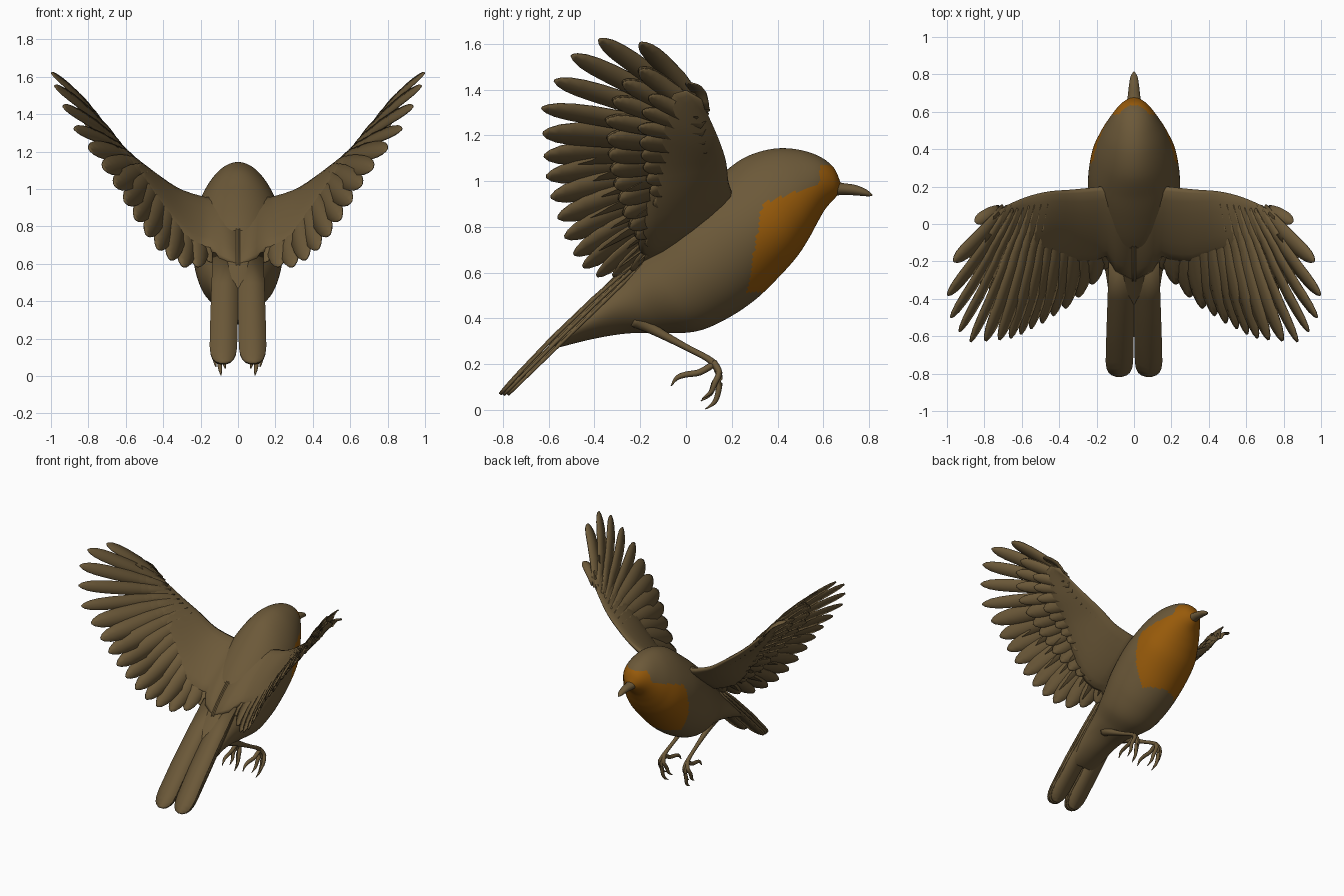
import bpy, bmesh, math
from mathutils import Vector, Matrix

if "Cube" in bpy.data.objects:
    bpy.data.objects.remove(bpy.data.objects["Cube"])


def material(name, rgb):
    m = bpy.data.materials.new(name)
    m.diffuse_color = (*rgb, 1)
    m.use_nodes = True
    m.node_tree.nodes["Principled BSDF"].inputs["Base Color"].default_value = m.diffuse_color
    return m


BROWN = material("feather_brown", (0.15, 0.1, 0.041))
ORANGE = material("breast_orange", (0.31, 0.102, 0.003))


def finish(name, bm, mirror=False, thickness=0.0):
    bmesh.ops.recalc_face_normals(bm, faces=bm.faces)
    me = bpy.data.meshes.new(name)
    bm.to_mesh(me)
    bm.free()
    ob = bpy.data.objects.new(name, me)
    bpy.context.collection.objects.link(ob)
    me.materials.append(BROWN)
    for p in me.polygons:
        p.use_smooth = True
    if thickness:
        s = ob.modifiers.new("thickness", 'SOLIDIFY')
        s.thickness = thickness
        s.offset = 0
    if mirror:
        ob.modifiers.new("mirror", 'MIRROR').use_mirror_merge = False
    return ob


def spline(points, n):
    """Catmull-Rom interpolation of tuples of any length."""
    pts = [Vector(p) for p in points]
    out = []
    for i in range(len(pts) - 1):
        a, b, c, d = pts[max(i - 1, 0)], pts[i], pts[i + 1], pts[min(i + 2, len(pts) - 1)]
        for k in range(n):
            t = k / n
            out.append(0.5 * (2 * b + (c - a) * t + (2 * a - 5 * b + 4 * c - d) * t * t
                              + (3 * b - a - 3 * c + d) * t ** 3))
    return out + [pts[-1]]


def loft(bm, rings):
    rows = [[bm.verts.new(p) for p in r] for r in rings]
    n = len(rows[0])
    for a, b in zip(rows, rows[1:]):
        for i in range(n):
            bm.faces.new((a[i], a[(i + 1) % n], b[(i + 1) % n], b[i]))
    bm.faces.new(rows[0])
    bm.faces.new(rows[-1])


def profile_loft(name, stations, steps, sides):
    """Stations: top y, top z, bottom y, bottom z, half width, pear (positive = wider below)."""
    bm = bmesh.new()
    rings = []
    for yt, zt, yb, zb, w, pear in spline(stations, steps):
        top, bot = Vector((0, yt, zt)), Vector((0, yb, zb))
        c, h = (top + bot) / 2, (top - bot) / 2
        angles = [2 * math.pi * i / sides for i in range(sides)]
        rings.append([c + h * math.cos(a)
                      + Vector((w * math.sin(a) * (1 - pear * math.cos(a)), 0, 0)) for a in angles])
    loft(bm, rings)
    return finish(name, bm)


def tube(bm, points, steps=4, sides=10):
    """Points: x, y, z, radius."""
    pts = spline(points, steps)
    rings = []
    for i, p in enumerate(pts):
        d = pts[min(i + 1, len(pts) - 1)].to_3d() - pts[max(i - 1, 0)].to_3d()
        q = d.to_track_quat('Z', 'X')
        rings.append([p.to_3d() + q @ Vector((p[3] * math.cos(a), p[3] * math.sin(a), 0))
                      for a in (2 * math.pi * k / sides for k in range(sides))])
    loft(bm, rings)


WING_VANE = [(0, .6), (.2, .8), (.45, 1), (.7, 1), (.82, .93), (.91, .75), (.97, .45), (1, .12)]
TAIL_VANE = [(0, .95), (.3, .97), (.6, 1), (.86, 1), (.92, .93), (.96, .78), (.985, .55), (1, .2)]


def feather(bm, root, tip, half, normal, roll=0.0, bow=0.02, vane=WING_VANE):
    axis = tip - root
    w = normal.cross(axis).normalized()
    w = Matrix.Rotation(roll, 3, axis.normalized()) @ w
    n = axis.cross(w).normalized()
    rows = []
    for t, k in vane:
        c = root + axis * t + n * bow * math.sin(math.pi * t)
        rows.append([bm.verts.new(c + w * half * k * s + n * half * k * 0.07 * (1 - abs(s)))
                     for s in (-1, 0, 1)])
    for a, b in zip(rows, rows[1:]):
        for i in (0, 1):
            bm.faces.new((a[i], a[i + 1], b[i + 1], b[i]))


# Body with head and rump, orange face and breast
body = profile_loft("body", [
    (.675, .995, .675, .955, .02, 0), (.645, 1.06, .65, .925, .065, 0),
    (.58, 1.11, .61, .88, .11, .05), (.48, 1.14, .575, .82, .15, .14),
    (.37, 1.14, .54, .755, .185, .16), (.25, 1.10, .485, .67, .22, .16),
    (.13, 1.01, .40, .575, .243, .05), (.03, .93, .30, .48, .245, 0),
    (-.08, .83, .18, .40, .235, 0), (-.20, .70, .05, .345, .205, 0),
    (-.30, .60, -.10, .335, .16, -.12), (-.40, .50, -.25, .335, .135, -.25),
    (-.50, .395, -.40, .312, .12, -.3), (-.60, .285, -.55, .275, .10, -.3)], 10, 96)
body.data.materials.append(ORANGE)
for p in body.data.polygons:
    x, y, z = p.center
    breast = y > 0.335 - 0.18 * (0.9 - z) and 0.515 < z < 0.905 + 0.35 * (y - 0.34)
    forehead = y > 0.585 and z < 1.07
    if breast or forehead:
        p.material_index = 1

# Beak
profile_loft("beak", [(.62, 1.01, .62, .93, .045, 0), (.68, .993, .68, .94, .034, 0),
                      (.74, .984, .74, .938, .027, 0), (.79, .963, .79, .934, .018, 0),
                      (.815, .94, .813, .935, .003, 0)], 4, 20)

# Wing layout: leading edge from shoulder to hand, and flight feather tips from hand to body
LEAD = [(.18, .2, .955), (.32, .185, 1.0), (.45, .175, 1.085), (.56, .15, 1.165),
        (.66, .11, 1.26), (.74, .07, 1.34)]
TIPS = [Vector(t) for t in [
    (.85, .01, 1.43), (.965, -.2, 1.605), (.997, -.38, 1.62), (.98, -.5, 1.55),
    (.935, -.575, 1.44), (.875, -.63, 1.32), (.795, -.625, 1.21), (.72, -.62, 1.11),
    (.66, -.61, 1.02), (.605, -.59, .93), (.55, -.56, .84), (.49, -.53, .755),
    (.43, -.49, .68), (.365, -.45, .625), (.295, -.39, .585), (.22, -.32, .585), (.15, -.24, .61)]]
edge = spline(LEAD, 20)
last = len(TIPS) - 1
ROOTS = [edge[round(90 * (1 - i / last))] for i in range(last + 1)]


def wing_normal(i):
    a, b = max(i - 1, 0), min(i + 1, last)
    lead = ROOTS[a] - ROOTS[b] + TIPS[a] - TIPS[b]
    return (TIPS[i] - ROOTS[i]).cross(lead).normalized()


def feather_row(name, start, end, shift, half, first=0):
    bm = bmesh.new()
    for i in range(first, last + 1):
        r, t, n = ROOTS[i], TIPS[i], wing_normal(i)
        h = half * (0.6 if i == 0 else 0.78 if i < 6 else 1.05)
        feather(bm, r.lerp(t, start) + n * shift, r.lerp(t, end) + n * shift, h, n, 0.07, 0.025 * end)
    finish(name, bm, True, 0.007)


feather_row("flight_feathers", .06, 1.0, 0, .058)
for side, sign in (("upper", 1), ("lower", -1)):
    feather_row(side + "_long_coverts", .1, .64, .006 * sign, .052, 2)
    feather_row(side + "_short_coverts", .08, .46, .011 * sign, .045, 3)

# Fleshy arm of the wing, broadening into the back
bm = bmesh.new()
rings = []
arm = []
for i in range(last + 1):
    s = i / last
    arm.append((ROOTS[i], TIPS[i], wing_normal(i), .010 + .035 * s, .34 + .5 * s ** 3))
arm.append((Vector((.12, .18, .955)), Vector((.10, -.27, .60)), Vector((-.1, -.5, .8)), .045, .95))
arm.append((Vector((-.01, .14, .95)), Vector((-.01, -.33, .55)), Vector((0, -.5, .86)), .04, .95))
for r, t, n, thick, reach in arm:
    ring = []
    for k in range(16):
        a = 2 * math.pi * k / 16
        u = 0.5 - 0.5 * math.cos(a)
        ring.append(r.lerp(t, reach * u) + n * (thick * math.sin(a) + .012 * u))
    rings.append(ring)
loft(bm, rings)
finish("wing_arm", bm, True)

# Tail: two rounded lobes of stacked feathers
bm = bmesh.new()
up = Vector((0, -.7, .7))
for k, (x0, x1, y1, z1, half) in enumerate([(.066, .08, -.812, .068, .073),
                                            (.067, .081, -.80, .068, .07),
                                            (.066, .08, -.785, .072, .066)]):
    off = up * (-0.014 * k)
    feather(bm, Vector((x0, -.21, .655)) + off, Vector((x1, y1, z1)) + off * .3, half, up,
            0, .016 - .008 * k, TAIL_VANE)
finish("tail", bm, True, 0.014)

# Legs and clawed toes
bm = bmesh.new()
tube(bm, [(.08, -.22, .40, .04), (.085, -.13, .345, .022), (.09, 0, .275, .014),
          (.095, .09, .228, .014), (.097, .125, .2, .017)])
for dx, dy, dz in ((-.022, -.02, .035), (0, 0, 0), (.028, -.015, .045)):
    tube(bm, [(.097, .12, .21, .015), (.1 + dx * .6, .145, .15 + dz * .3, .014),
              (.1 + dx, .142 + dy, .085 + dz * .8, .013),
              (.095 + dx, .125 + dy, .035 + dz, .010), (.09 + dx, .085 + dy, .004 + dz, .002)])
tube(bm, [(.097, .12, .2, .015), (.095, .06, .165, .014), (.09, 0, .155, .013),
          (.088, -.04, .14, .010), (.086, -.065, .105, .002)])
finish("legs", bm, True)
